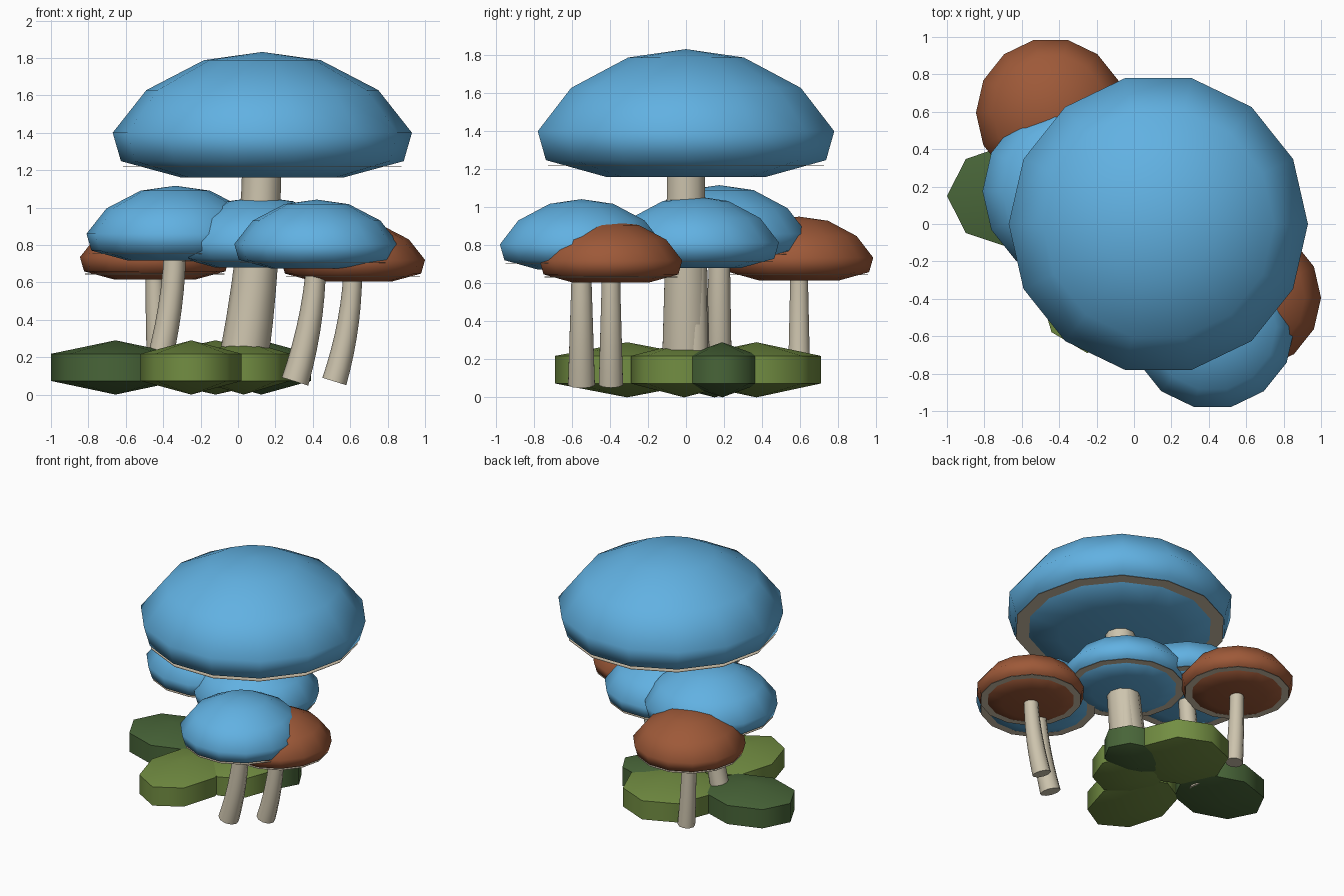
import bpy, bmesh, math
from mathutils import Vector

cube = bpy.data.objects.get("Cube")
if cube:
    bpy.data.objects.remove(cube, do_unlink=True)


def material(name, rgb):
    m = bpy.data.materials.new(name)
    m.use_nodes = True
    col = (*rgb, 1)
    m.diffuse_color = col
    m.node_tree.nodes["Principled BSDF"].inputs["Base Color"].default_value = col
    return m


BLUE = material("cap blue", (0.12, 0.44, 0.76))
BROWN = material("cap brown", (0.34, 0.1, 0.04))
STEM = material("stem cream", (0.61, 0.55, 0.42))
GILL = material("gill beige", (0.63, 0.54, 0.41))
LIGHT = material("moss green", (0.17, 0.27, 0.055))
DARK = material("dark moss green", (0.065, 0.13, 0.04))


def loft(name, rings, mat):
    """Skin a list of rings; a ring with one point is a pole."""
    bm = bmesh.new()
    rows = [[bm.verts.new(p) for p in ring] for ring in rings]
    for a, b in zip(rows, rows[1:]):
        n = max(len(a), len(b))
        for i in range(n):
            j = (i + 1) % n
            if len(a) == 1:
                bm.faces.new((a[0], b[i], b[j]))
            elif len(b) == 1:
                bm.faces.new((a[i], b[0], a[j]))
            else:
                bm.faces.new((a[i], b[i], b[j], a[j]))
    for row in (rows[0], rows[-1]):
        if len(row) > 2:
            bm.faces.new(row)
    bmesh.ops.recalc_face_normals(bm, faces=bm.faces)
    me = bpy.data.meshes.new(name)
    bm.to_mesh(me)
    bm.free()
    me.materials.append(mat)
    ob = bpy.data.objects.new(name, me)
    bpy.context.collection.objects.link(ob)
    # smooth sides, sharp only around flat ends
    bpy.ops.object.select_all(action='DESELECT')
    ob.select_set(True)
    bpy.context.view_layer.objects.active = ob
    bpy.ops.object.shade_smooth_by_angle(angle=math.radians(65))
    return ob


def lathe(name, centre, rx, ry, profile, sides, mat):
    """Spin (radius, height) pairs around a vertical axis."""
    c = Vector(centre)
    rings = []
    for r, z in profile:
        count = sides if r > 0 else 1
        angles = [math.tau * i / sides for i in range(count)]
        rings.append([c + Vector((rx * r * math.cos(a), ry * r * math.sin(a), z))
                      for a in angles])
    return loft(name, rings, mat)


# Cap profile and its thin gill plate, as fractions of the cap radius
CAP = [(0, 0.54), (0.39, 0.485), (0.775, 0.285), (1, 0), (0.945, -0.19),
       (0.54, -0.3), (0, -0.3)]


def mushroom(name, x, y, z, radius, mat, foot_x, foot_r, top_r):
    lathe(name + "_cap", (x, y, z), radius, radius,
          [(r, h * radius) for r, h in CAP], 14, mat)
    lathe(name + "_gills", (x, y, z - 0.222 * radius), radius, radius,
          [(0.93, 0), (0.93, -0.003)], 14, GILL)
    # Stem bends from its foot and straightens under the cap
    foot_z, steps, rings = 0.07, 8, []
    for k in range(steps + 1):
        s = k / steps
        bend = x - foot_x
        c = Vector((foot_x + bend * (2 * s - s * s), y, foot_z + (z - foot_z) * s))
        t = Vector((bend * (2 - 2 * s), 0, z - foot_z)).normalized()
        side = Vector((t.z, 0, -t.x))
        r = foot_r + (top_r - foot_r) * min(1, s * 1.3)
        rings.append([c + side * r * math.cos(a) + Vector((0, r * math.sin(a), 0))
                      for a in [math.tau * i / 10 for i in range(10)]])
    loft(name + "_stem", rings, STEM)


mushroom("large_mushroom", 0.13, 0, 1.4, 0.8, BLUE, 0.01, 0.135, 0.105)
mushroom("left_blue_mushroom", -0.335, 0.175, 0.86, 0.475, BLUE, -0.45, 0.07, 0.06)
mushroom("middle_blue_mushroom", 0.12, 0.05, 0.815, 0.45, BLUE, 0.07, 0.075, 0.06)
mushroom("front_blue_mushroom", 0.42, -0.55, 0.805, 0.44, BLUE, 0.305, 0.074, 0.055)
mushroom("back_brown_mushroom", -0.445, 0.595, 0.735, 0.4, BROWN, -0.42, 0.062, 0.05)
mushroom("right_brown_mushroom", 0.615, -0.395, 0.72, 0.385, BROWN, 0.515, 0.067, 0.052)

# Moss mounds: flattened eight-sided blobs
MOUND = [(0, 0.29), (1, 0.218), (1, 0.073), (0, 0)]
for name, x, y, rx, ry, mat in [
        ("side_moss", -0.655, 0.15, 0.345, 0.28, DARK),
        ("front_moss", -0.25, -0.31, 0.27, 0.38, LIGHT),
        ("middle_moss", 0.03, -0.01, 0.25, 0.28, LIGHT),
        ("back_moss", -0.12, 0.37, 0.33, 0.34, LIGHT),
        ("small_moss", 0.125, 0.19, 0.265, 0.2, DARK)]:
    lathe(name, (x, y, 0), rx, ry, MOUND, 8, mat)
